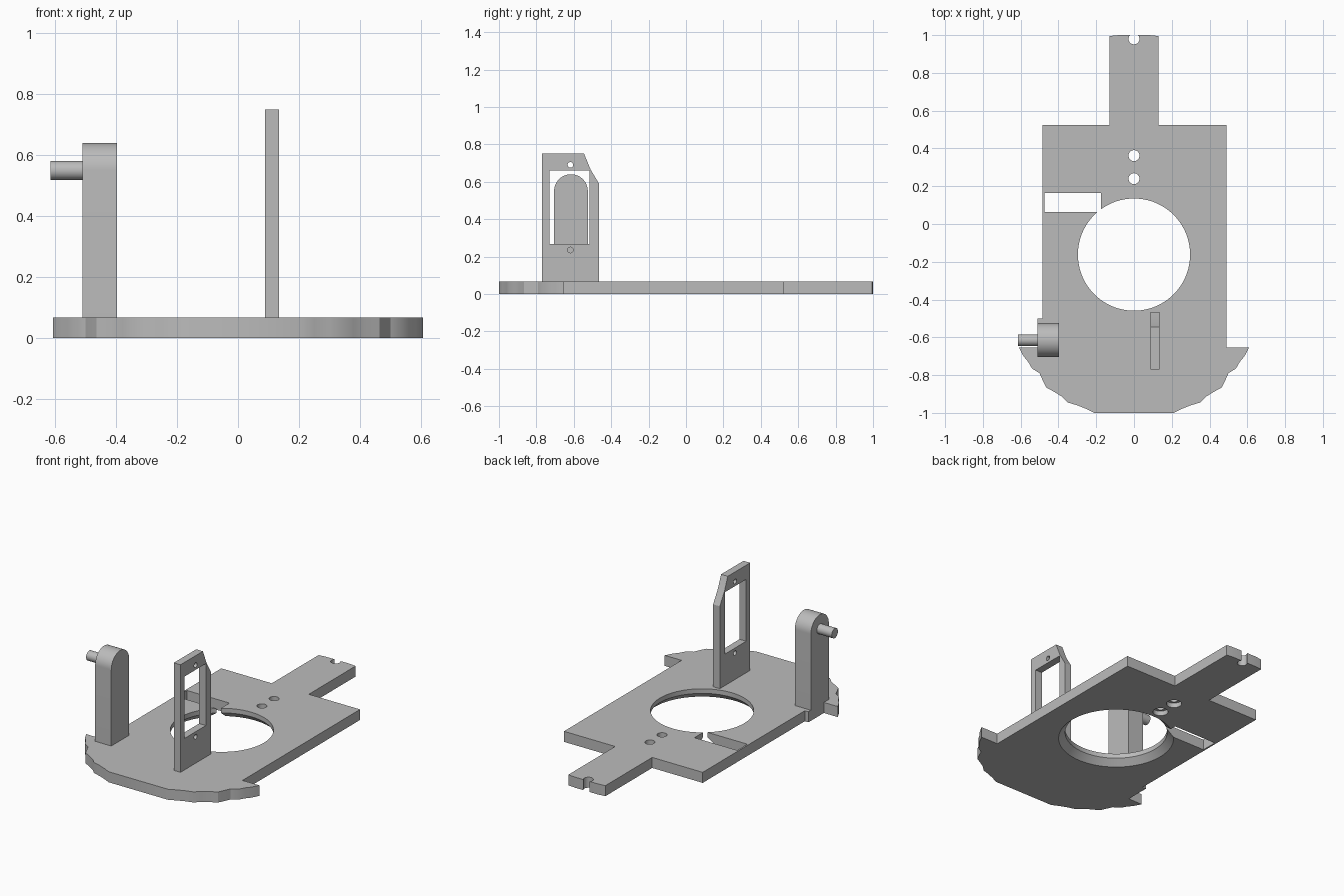
import bpy
import bmesh
from math import sin, cos, pi, radians
from mathutils import Matrix, Vector

cube = bpy.data.objects.get("Cube")
if cube:
    bpy.data.objects.remove(cube, do_unlink=True)

grey = bpy.data.materials.new("plain grey")
grey.use_nodes = True
grey.diffuse_color = (0.5, 0.5, 0.5, 1)
grey.node_tree.nodes["Principled BSDF"].inputs["Base Color"].default_value = (0.5, 0.5, 0.5, 1)


def finish(name, bm):
    bmesh.ops.recalc_face_normals(bm, faces=bm.faces)
    mesh = bpy.data.meshes.new(name)
    bm.to_mesh(mesh)
    bm.free()
    mesh.materials.append(grey)
    obj = bpy.data.objects.new(name, mesh)
    bpy.context.collection.objects.link(obj)
    return obj


def extrude(name, outline, low, high, axis="z"):
    """Extrude an (x, y) outline along z, or a (y, z) outline along x."""
    bm = bmesh.new()
    place = (lambda p: (p[0], p[1], low)) if axis == "z" else (lambda p: (low, p[0], p[1]))
    face = bm.faces.new([bm.verts.new(place(p)) for p in outline])
    moved = bmesh.ops.extrude_face_region(bm, geom=[face])["geom"]
    step = Vector((0, 0, high - low)) if axis == "z" else Vector((high - low, 0, 0))
    bmesh.ops.translate(bm, vec=step, verts=[v for v in moved if isinstance(v, bmesh.types.BMVert)])
    return finish(name, bm)


def rect(a0, a1, b0, b1):
    return [(a0, b0), (a1, b0), (a1, b1), (a0, b1)]


def arc(a, b, radius, sweep=2 * pi, count=48):
    last = count if sweep >= 2 * pi else count - 1
    return [(a + radius * cos(sweep * i / last), b + radius * sin(sweep * i / last))
            for i in range(count)]


def lathe(name, x, y, profile, count=64):
    """Closed solid from stacked (radius, z) rings around a vertical axis."""
    bm = bmesh.new()
    rings = [[bm.verts.new((px, py, z)) for px, py in arc(x, y, r, count=count)] for r, z in profile]
    for low, high in zip(rings, rings[1:]):
        for i in range(count):
            j = (i + 1) % count
            bm.faces.new((low[i], low[j], high[j], high[i]))
    bm.faces.new(rings[0])
    bm.faces.new(rings[-1])
    return finish(name, bm)


def cut(obj, cutters):
    bpy.context.view_layer.objects.active = obj
    for cutter in cutters:
        cutter.hide_render = True
        mod = obj.modifiers.new("cut", "BOOLEAN")
        mod.operation = "DIFFERENCE"
        mod.solver = "EXACT"
        mod.object = cutter
        bpy.ops.object.modifier_apply(modifier=mod.name)
        bpy.data.objects.remove(cutter, do_unlink=True)


def smooth(obj):
    bpy.ops.object.select_all(action="DESELECT")
    obj.select_set(True)
    bpy.context.view_layer.objects.active = obj
    bpy.ops.object.shade_smooth_by_angle(angle=radians(30))


T = 0.067  # base thickness

# Base plate: rear tab, straight sides and a scalloped front edge
scallop = [(0.21, -1.0), (0.25, -0.98), (0.3, -0.96), (0.35, -0.945), (0.38, -0.915),
           (0.42, -0.89), (0.465, -0.865), (0.48, -0.835), (0.5, -0.79), (0.54, -0.765),
           (0.56, -0.73), (0.585, -0.7), (0.608, -0.655)]
right_side = [(0.49, -0.655), (0.49, 0.525), (0.13, 0.525), (0.13, 0.995), (0.08, 1.0)]
left_side = [(-0.08, 1.0), (-0.13, 0.995), (-0.13, 0.525), (-0.485, 0.525),
             (-0.485, -0.5), (-0.51, -0.5), (-0.51, -0.655)]
front_left = [(-x, y) for x, y in reversed(scallop)]
base = extrude("base_plate", scallop + right_side + left_side + front_left, 0, T)

# Large opening flares underneath; the screw holes are counterbored underneath
cutters = [lathe("opening_cutter", 0, -0.162, [(0.345, -0.01), (0.297, 0.038), (0.297, 0.1)], 96),
           extrude("slot_cutter", rect(-0.475, -0.175, 0.063, 0.165), -0.1, 0.2),
           lathe("tab_notch_cutter", 0, 0.98, [(0.029, -0.1), (0.029, 0.2)], 32)]
for y in (0.24, 0.362):
    cutters.append(lathe("screw_cutter", 0, y,
                         [(0.044, -0.1), (0.044, 0.03), (0.029, 0.03), (0.029, 0.2)], 32))
cut(base, cutters)
smooth(base)

# Upright frame with a window, two screw holes and a sloped rear corner
frame = extrude("upright_frame", [(-0.77, T), (-0.465, T), (-0.465, 0.59), (-0.51, 0.665),
                                  (-0.545, 0.75), (-0.77, 0.75)], 0.088, 0.135, "x")
cutters = [extrude("window_cutter", rect(-0.73, -0.515, 0.267, 0.66), 0, 0.3, "x")]
for z in (0.235, 0.69):
    cutters.append(extrude("frame_hole_cutter", arc(-0.618, z, 0.015, count=24), 0, 0.3, "x"))
cut(frame, cutters)
smooth(frame)

# Round-topped post with a pin on its outer side
post = extrude("post", [(-0.705, T), (-0.525, T)] + arc(-0.615, 0.55, 0.09, pi, 33), -0.51, -0.397, "x")
smooth(post)
pin = extrude("post_pin", arc(-0.615, 0.55, 0.031, count=40), -0.615, -0.51, "x")
smooth(pin)
